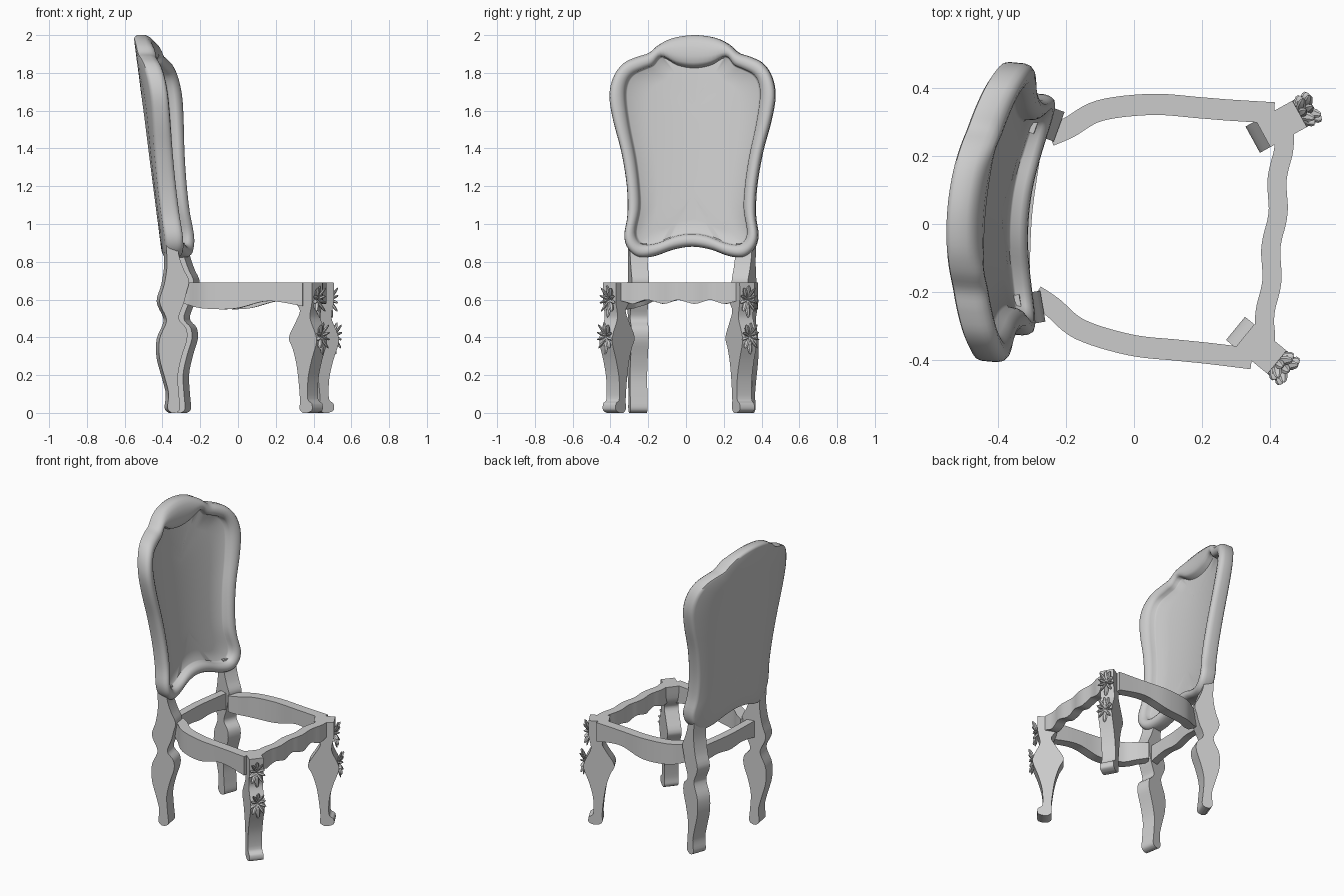
import bpy, bmesh
from math import radians, sin, cos
from mathutils import Matrix, Vector

cube = bpy.data.objects.get("Cube")
if cube:
    bpy.data.objects.remove(cube)

mat = bpy.data.materials.new("plain_grey")
mat.use_nodes = True
GREY = (0.6, 0.6, 0.6, 1)
mat.diffuse_color = GREY
mat.node_tree.nodes["Principled BSDF"].inputs["Base Color"].default_value = GREY

# The whole chair is turned slightly about z
TURN = Matrix.Rotation(radians(-5.2), 4, 'Z')


def finish(name, bm, local=Matrix(), angle=35):
    bmesh.ops.remove_doubles(bm, verts=bm.verts, dist=0.0002)
    bmesh.ops.transform(bm, matrix=TURN @ local, verts=bm.verts)
    bmesh.ops.recalc_face_normals(bm, faces=bm.faces)
    mesh = bpy.data.meshes.new(name)
    bm.to_mesh(mesh)
    bm.free()
    mesh.materials.append(mat)
    ob = bpy.data.objects.new(name, mesh)
    bpy.context.collection.objects.link(ob)
    bpy.ops.object.select_all(action='DESELECT')
    ob.select_set(True)
    bpy.context.view_layer.objects.active = ob
    bpy.ops.object.shade_smooth_by_angle(angle=radians(angle))
    return ob


def smooth(points, steps=4, closed=False):
    """Catmull-Rom curve through the points."""
    pts = [Vector(p) for p in points]
    n = len(pts)
    out = []
    for i in range(n if closed else n - 1):
        ids = [i - 1, i, i + 1, i + 2]
        a, b, c, d = (pts[k % n] if closed else pts[min(max(k, 0), n - 1)] for k in ids)
        for k in range(steps):
            t = k / steps
            out.append(0.5 * (2 * b + (c - a) * t + (2 * a - 5 * b + 4 * c - d) * t * t
                              + (3 * b - a - 3 * c + d) * t ** 3))
    return out if closed else out + [pts[-1]]


def plank(name, front, back, thick, local):
    """Sawn leg: front and back edges (s, z) from floor to top, extruded sideways."""
    edge = smooth(front) + smooth(back)[::-1]
    bm = bmesh.new()
    face = bm.faces.new([bm.verts.new((p.x, -thick / 2, p.y)) for p in edge])
    ext = bmesh.ops.extrude_face_region(bm, geom=[face])
    new = [v for v in ext["geom"] if isinstance(v, bmesh.types.BMVert)]
    bmesh.ops.translate(bm, verts=new, vec=(0, thick, 0))
    return finish(name, bm, local)


def rail(name, path, width, top, steps=6):
    """Rail along (u, v, lower edge height) points with a flat top."""
    pts = smooth(path, steps)
    bm = bmesh.new()
    rows = []
    for i, p in enumerate(pts):
        d = pts[min(i + 1, len(pts) - 1)] - pts[max(i - 1, 0)]
        side = Vector((-d.y, d.x, 0)).normalized() * width / 2
        flat = Vector((p.x, p.y, 0))
        rows.append([bm.verts.new(flat + side * k + Vector((0, 0, z)))
                     for k, z in ((-1, p.z), (1, p.z), (1, top), (-1, top))])
    for a, b in zip(rows, rows[1:]):
        for k in range(4):
            m = (k + 1) % 4
            bm.faces.new((a[k], a[m], b[m], b[k]))
    bm.faces.new(rows[0])
    bm.faces.new(rows[-1])
    return finish(name, bm)


# Backrest: shaped frame around a recessed, curved panel
outer_half = [(0, 2), (.11, 1.985), (.185, 1.95), (.24, 1.905), (.3, 1.885), (.37, 1.85),
              (.42, 1.78), (.44, 1.68), (.42, 1.55), (.375, 1.38), (.345, 1.2), (.34, 1.05),
              (.355, .94), (.335, .87), (.28, .825), (.2, .83), (.1, .865), (0, .88)]
inner_half = [(0, 1.83), (.09, 1.845), (.17, 1.885), (.215, 1.84), (.26, 1.82), (.32, 1.79),
              (.35, 1.74), (.355, 1.66), (.335, 1.52), (.3, 1.35), (.28, 1.2), (.275, 1.08),
              (.295, .96), (.275, .905), (.235, .892), (.17, .905), (.08, .94), (0, .95)]


def full(half):
    return smooth(half + [(-v, z) for v, z in half[-2:0:-1]], 4, True)


outer, inner = full(outer_half), full(inner_half)
spine = [Vector((0, 1.4 + (p.y - 1.4) * .5)) for p in inner]


def blend(a, b, t):
    return [p.lerp(q, t) for p, q in zip(a, b)]


# Rings from the middle of the back, round the frame, to the middle of the panel
rings = [(blend(outer, spine, t), 0) for t in (1, .66, .33, .04)]
rings += [(blend(outer, inner, t), d) for t, d in
          ((.04, .004), (0, .015), (0, .06), (.06, .078), (.2, .093), (.4, .1),
           (.65, .1), (.85, .092), (.95, .08), (1, .055))]
rings += [(blend(inner, spine, t), .05) for t in (.02, .33, .66, 1)]
bm = bmesh.new()
loops = []
for ring, depth in rings:
    loops.append([bm.verts.new((-.551 + (2 - p.y) * .13 + .45 * p.x ** 2 + depth, p.x, p.y))
                  for p in ring])
for a, b in zip(loops, loops[1:]):
    for i in range(len(a)):
        bm.faces.new((a[i - 1], a[i], b[i], b[i - 1]))
finish("backrest", bm, angle=50)

# Leg outlines, floor to top
front_out = [(.03, 0), (.062, .015), (.06, .05), (.033, .075), (.035, .18), (.06, .28),
             (.092, .37), (.085, .42), (.052, .49), (.05, .53), (.062, .59), (.062, .69)]
front_in = [(0, 0), (-.022, .02), (-.02, .07), (-.03, .17), (-.045, .26), (-.07, .34),
            (-.095, .4), (-.05, .48), (-.02, .54), (-.05, .59), (-.06, .69)]
back_out = [(0, 0), (.025, .02), (.02, .09), (.014, .2), (.035, .3), (.063, .39), (.057, .45),
            (.018, .5), (.045, .58), (.06, .64), (.073, .7), (.045, .76), (.02, .83), (.01, .9)]
back_in = [(-.02, 0), (-.042, .025), (-.036, .1), (-.055, .18), (-.085, .29), (-.085, .39),
           (-.052, .47), (-.052, .51), (-.085, .59), (-.06, .68), (-.045, .78), (-.05, .9)]


def leaf_cluster(name, local, height, reach):
    """Spray of pointed leaves fanning up and down from the leg face."""
    bm = bmesh.new()
    for angle, length, lean in ((0, .08, .35), (28, .08, .5), (-28, .08, .5), (65, .06, .6),
                                (-65, .06, .6), (150, .08, .4), (-150, .08, .4),
                                (180, .1, .2), (110, .06, .5), (-110, .06, .5)):
        a = radians(angle)
        d = Vector((lean, sin(a), cos(a))).normalized()
        place = (Matrix.Translation(Vector((reach, 0, height)) + d * length / 2)
                 @ d.to_track_quat('Z', 'X').to_matrix().to_4x4()
                 @ Matrix.Diagonal((.008, .014, length / 2, 1)))
        bmesh.ops.create_uvsphere(bm, u_segments=6, v_segments=5, radius=1, matrix=place)
    return finish(name, bm, local)


for side, label in ((1, "left"), (-1, "right")):
    # Front legs stand diagonally, with carved leaves on the outer corner
    front = (Matrix.Translation((.403, side * .331, 0))
             @ Matrix.Rotation(radians(34 * side), 4, 'Z'))
    plank("front_leg_" + label, front_out, front_in, .088, front)
    leaf_cluster("upper_leaves_" + label, front, .6, .058)
    leaf_cluster("lower_leaves_" + label, front, .405, .08)
    # Back legs run up behind the backrest
    back = (Matrix.Translation((-.315, side * .283, 0))
            @ Matrix.Rotation(radians(-15 * side), 4, 'Z'))
    plank("back_leg_" + label, back_out, back_in, .092, back)
    # Bowed side rails
    rail("side_rail_" + label,
         [(-.27, side * .235, .585), (-.215, side * .265, .57), (-.13, side * .322, .552),
          (.02, side * .354, .552), (.16, side * .357, .588), (.25, side * .358, .588),
          (.38, side * .362, .565)], .062, .69)

# Front rail with a scalloped lower edge, and the plain back rail
rail("front_rail", [(.412 + .006 * cos(k * 1.3), -.33 + k * .0413, .588 + .011 * cos(k * 1.57))
                    for k in range(17)], .056, .69, 3)
rail("back_rail", [(-.31, -.27, .575), (-.32, -.12, .6), (-.325, 0, .59), (-.32, .12, .6),
                   (-.31, .27, .575)], .05, .69)
